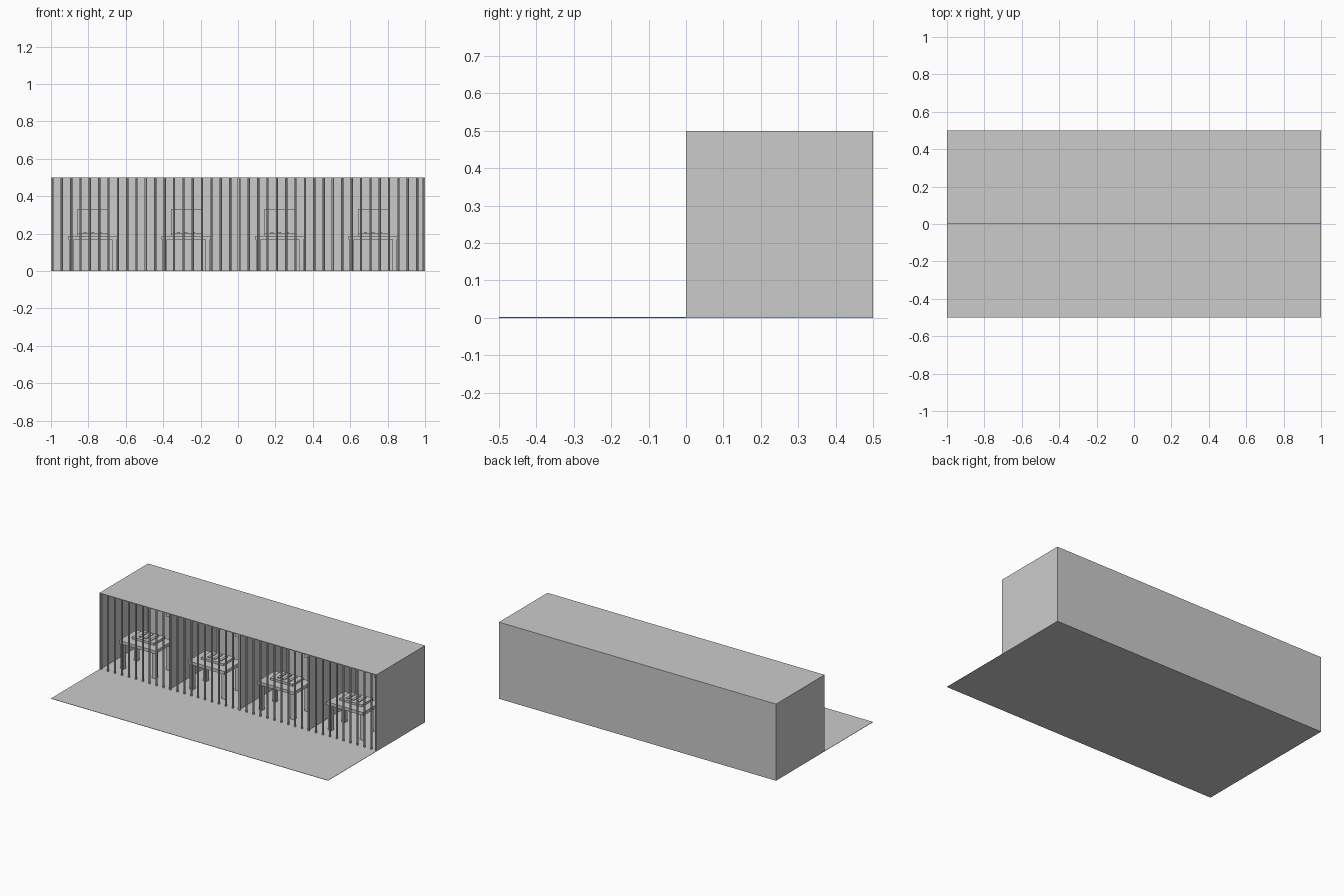
import bpy


def box(name, x0, x1, y0, y1, z0, z1):
    bpy.ops.mesh.primitive_cube_add(size=1, location=((x0 + x1) / 2, (y0 + y1) / 2, (z0 + z1) / 2))
    ob = bpy.context.object
    ob.name = name
    ob.scale = (x1 - x0, y1 - y0, z1 - z0)
    return ob


T = 0.004  # thin sheet thickness

# Building shell, open at the front
box("floor", -1, 1, -0.5, 0.5, 0, 0.002)
box("roof", -1, 1, 0, 0.5, 0.5 - T, 0.5)
box("back_wall", -1, 1, 0.5 - T, 0.5, 0, 0.5)
box("left_wall", -1, -1 + T, 0, 0.5, 0, 0.5)
box("right_wall", 1 - T, 1, 0, 0.5, 0, 0.5)

# Walls between the cells
for x in (-0.5, 0, 0.5):
    box("cell_divider", x - T / 2, x + T / 2, 0.005, 0.5, 0, 0.5)

# Row of bars along the front
for i in range(41):
    x = min(-0.992 + i * 0.05, 0.992)
    bpy.ops.mesh.primitive_cylinder_add(vertices=8, radius=0.006, depth=0.498, location=(x, 0.007, 0.249))
    bpy.context.object.name = "bar"

# Furniture of each cell
for cx in (-0.777, -0.277, 0.223, 0.723):
    box("table_top", cx - 0.132, cx + 0.132, 0.07, 0.25, 0.168, 0.188)
    for sx in (-1, 1):
        for y in (0.09, 0.23):
            x = cx + sx * 0.115
            box("table_leg", x - 0.012, x + 0.012, y - 0.012, y + 0.012, 0, 0.168)
    # Tray with raised slats
    box("tray", cx - 0.08, cx + 0.08, 0.13, 0.245, 0.188, 0.202)
    for k in (-1, 0, 1):
        x = cx + k * 0.04
        box("tray_slat", x - 0.008, x + 0.008, 0.15, 0.225, 0.202, 0.207)
    # Panel on the back wall
    box("window_panel", cx - 0.082, cx + 0.082, 0.485, 0.497, 0.2, 0.33)
